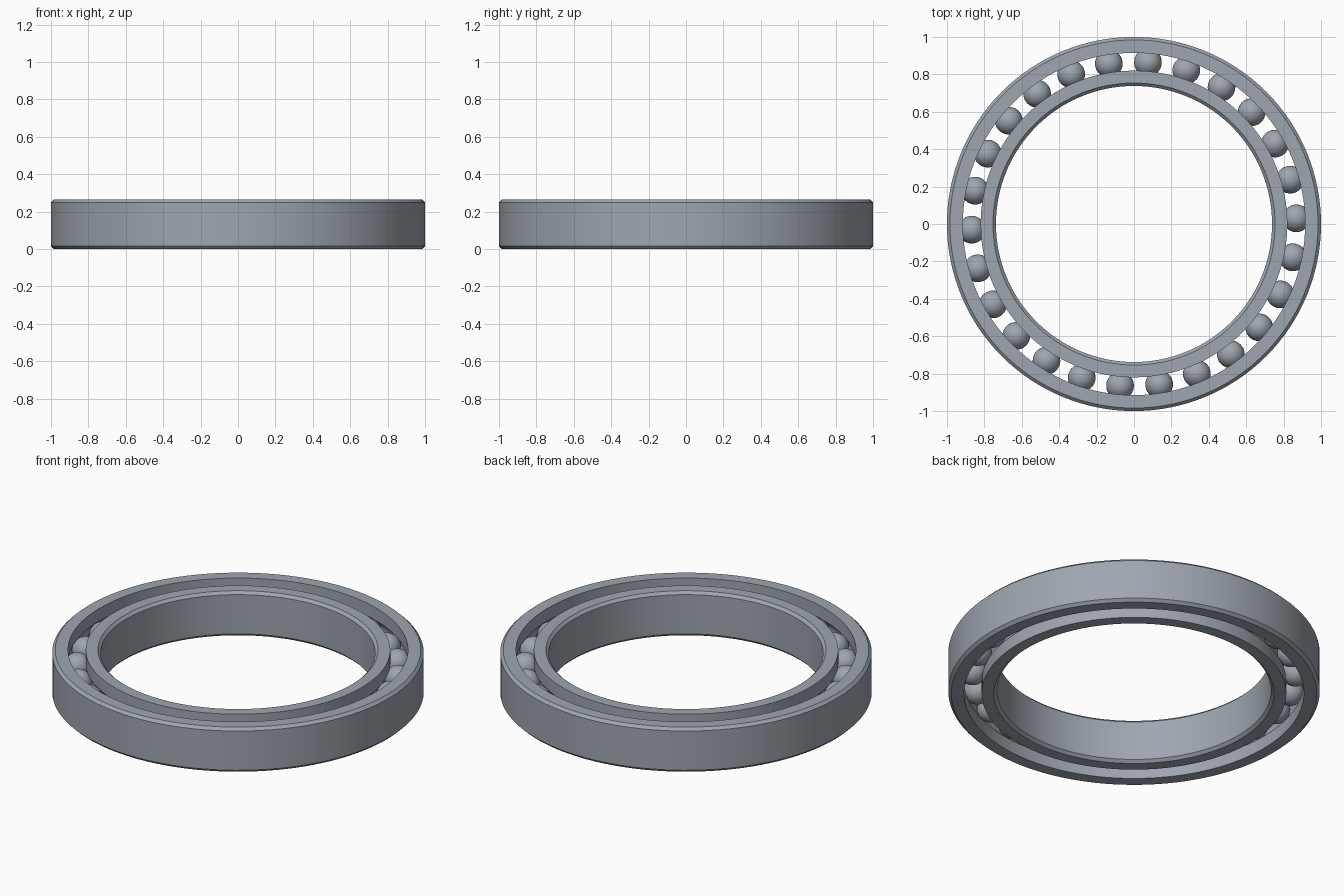
import bpy, bmesh, math
from mathutils import Matrix

HEIGHT = 0.265
MID = HEIGHT / 2
PITCH_RADIUS = 0.868
BALL_RADIUS = 0.074
BALL_COUNT = 26
FIRST_ANGLE = math.radians(2.0)
CHAMFER = 0.016
SEGMENTS = 128

cube = bpy.data.objects.get("Cube")
if cube:
    bpy.data.objects.remove(cube, do_unlink=True)

steel = bpy.data.materials.new("steel_grey")
steel.use_nodes = True
colour = (0.34, 0.38, 0.43, 1)
steel.diffuse_color = colour
steel.node_tree.nodes["Principled BSDF"].inputs["Base Color"].default_value = colour


def finish(name, bm):
    """Turn a bmesh into a smooth steel object."""
    bmesh.ops.recalc_face_normals(bm, faces=bm.faces)
    mesh = bpy.data.meshes.new(name)
    bm.to_mesh(mesh)
    bm.free()
    mesh.materials.append(steel)
    obj = bpy.data.objects.new(name, mesh)
    bpy.context.collection.objects.link(obj)
    bpy.ops.object.select_all(action="DESELECT")
    obj.select_set(True)
    bpy.context.view_layer.objects.active = obj
    bpy.ops.object.shade_smooth_by_angle(angle=math.radians(30))
    return obj


def race(name, plain_radius, groove_side_radius):
    """Lathe a ring: chamfered plain wall on one side, ball groove on the other."""
    side = 1 if plain_radius > groove_side_radius else -1
    inset = plain_radius - side * CHAMFER
    profile = [(groove_side_radius, 0), (inset, 0), (plain_radius, CHAMFER),
               (plain_radius, HEIGHT - CHAMFER), (inset, HEIGHT), (groove_side_radius, HEIGHT)]
    # groove arc, from its upper lip to its lower lip
    reach = math.acos(abs(groove_side_radius - PITCH_RADIUS) / BALL_RADIUS)
    for i in range(13):
        a = reach * (1 - i / 6)
        profile.append((PITCH_RADIUS + side * BALL_RADIUS * math.cos(a),
                        MID + BALL_RADIUS * math.sin(a)))
    bm = bmesh.new()
    rings = []
    for s in range(SEGMENTS):
        t = math.tau * s / SEGMENTS
        rings.append([bm.verts.new((r * math.cos(t), r * math.sin(t), z)) for r, z in profile])
    for s, ring in enumerate(rings):
        following = rings[(s + 1) % SEGMENTS]
        for i in range(len(profile)):
            j = (i + 1) % len(profile)
            bm.faces.new((ring[i], following[i], following[j], ring[j]))
    return finish(name, bm)


# Outer and inner rings
race("outer_ring", 1.0, 0.915)
race("inner_ring", 0.738, 0.82)

# Balls running between the grooves
for n in range(BALL_COUNT):
    angle = FIRST_ANGLE + math.tau * n / BALL_COUNT
    bm = bmesh.new()
    bmesh.ops.create_uvsphere(bm, u_segments=32, v_segments=16, radius=BALL_RADIUS)
    ball = finish(f"ball_{n + 1:02d}", bm)
    ball.matrix_world = (Matrix.Rotation(angle, 4, "Z")
                         @ Matrix.Translation((PITCH_RADIUS, 0, MID)))
